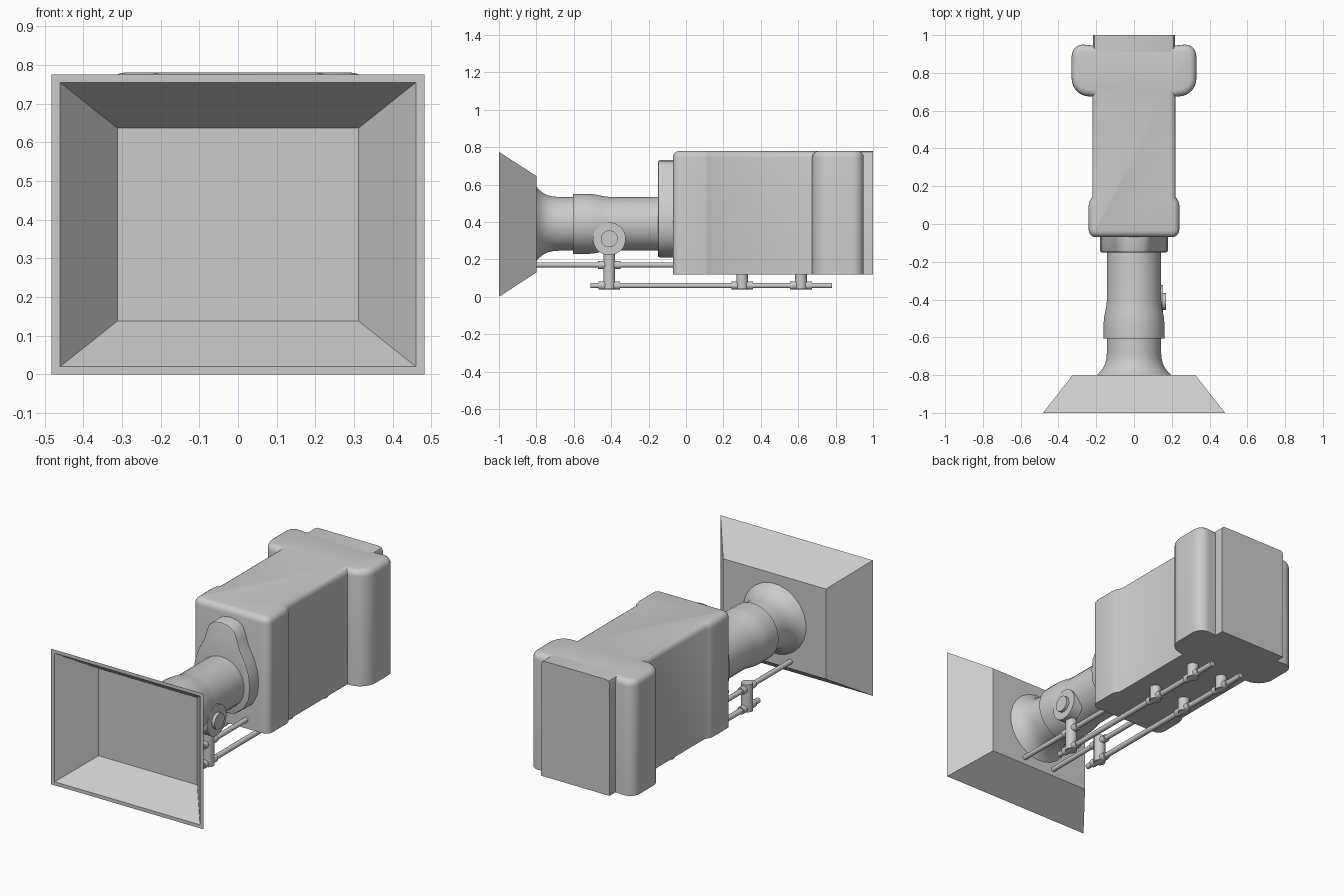
import bpy, bmesh, math
from mathutils import Vector

if "Cube" in bpy.data.objects:
    bpy.data.objects.remove(bpy.data.objects["Cube"])


def loft(name, rings, bevel=0.0, bevel_test=None, segments=4, smooth=True):
    """Skin a row of equal-length point rings and cap both ends."""
    bm = bmesh.new()
    vr = [[bm.verts.new(p) for p in r] for r in rings]
    n = len(vr[0])
    for a, b in zip(vr, vr[1:]):
        for i in range(n):
            j = (i + 1) % n
            bm.faces.new((a[i], a[j], b[j], b[i]))
    bm.faces.new(vr[0])
    bm.faces.new(vr[-1])
    bmesh.ops.recalc_face_normals(bm, faces=bm.faces)
    if bevel:
        edges = [e for e in bm.edges if bevel_test(e)]
        bmesh.ops.bevel(bm, geom=edges, offset=bevel, segments=segments,
                        profile=0.5, affect='EDGES', clamp_overlap=False)
    mesh = bpy.data.meshes.new(name)
    bm.to_mesh(mesh)
    bm.free()
    ob = bpy.data.objects.new(name, mesh)
    bpy.context.collection.objects.link(ob)
    if smooth:
        bpy.ops.object.select_all(action='DESELECT')
        ob.select_set(True)
        bpy.context.view_layer.objects.active = ob
        bpy.ops.object.shade_smooth_by_angle(angle=math.radians(35))
    return ob


def lathe(name, axis, centre, profile, sides=16):
    """Round part along an axis; profile is (position along axis, radius)."""
    rings = []
    k = 'xyz'.index(axis)
    for t, r in profile:
        ring = []
        for i in range(sides):
            a = 2 * math.pi * (i + 0.5) / sides
            p = Vector(centre)
            p[k] = t
            p[(k + 1) % 3] += r * math.cos(a)
            p[(k + 2) % 3] += r * math.sin(a)
            ring.append(p)
        rings.append(ring)
    return loft(name, rings)


def rod(name, axis, centre, a, b, r, sides=12):
    return lathe(name, axis, centre, [(a, r), (b, r)], sides)


def arc(cx, cy, r, a0, a1, n=6):
    return [(cx + r * math.cos(math.radians(a0 + (a1 - a0) * i / n)),
             cy + r * math.sin(math.radians(a0 + (a1 - a0) * i / n))) for i in range(n + 1)]


def mirrored(half):
    return half + [(-x, y) for x, y in reversed(half) if x > 1e-6]


def rect(hx, z0, z1, y):
    return [(-hx, y, z0), (hx, y, z0), (hx, y, z1), (-hx, y, z1)]


# Matte box: flared hood with a hollow front
loft("matte_box", [rect(0.325, 0.13, 0.645, -0.80), rect(0.482, 0.0, 0.775, -1.0),
                   rect(0.46, 0.02, 0.755, -1.0), rect(0.312, 0.138, 0.637, -0.815)],
     smooth=False)

# Lens barrel with flared front and wide focus ring
flare = [(-0.80, 0.20), (-0.785, 0.183), (-0.765, 0.167), (-0.74, 0.154),
         (-0.71, 0.147), (-0.68, 0.145)]
lathe("lens", 'y', (0, 0, 0.39), flare + [
    (-0.605, 0.145), (-0.605, 0.162), (-0.52, 0.162), (-0.49, 0.159),
    (-0.44, 0.149), (-0.41, 0.145), (-0.14, 0.145)], 24)

# Pear-shaped lens mount plate
pear = mirrored([(0, 0.73), (0.05, 0.722), (0.083, 0.695), (0.10, 0.65), (0.115, 0.60),
                 (0.148, 0.54), (0.172, 0.47), (0.18, 0.40), (0.172, 0.33),
                 (0.14, 0.27), (0.08, 0.225), (0, 0.21)])
loft("lens_mount", [[(x, y, z) for x, z in pear] for y in (-0.15, -0.05)],
     0.01, lambda e: all(v.co.y < -0.14 for v in e.verts), 2)

# Camera body: plan outline extruded up, rounded along the top
half = (arc(0.20, -0.03, 0.04, -90, 0) + [(0.24, 0.10), (0.235, 0.12), (0.22, 0.145),
        (0.22, 0.675), (0.235, 0.675)] + arc(0.235, 0.77, 0.095, -75, 0)
        + arc(0.27, 0.89, 0.06, 0, 90) + [(0.22, 0.945)])
outline = mirrored(half)
loft("camera_body", [[(x, y, z) for x, y in outline] for z in (0.12, 0.78)],
     0.035, lambda e: all(v.co.z > 0.7 for v in e.verts))

# Rear back plate
loft("rear_plate", [rect(0.216, 0.12, 0.78, 0.90), rect(0.216, 0.12, 0.78, 1.0)],
     0.02, lambda e: all(v.co.z > 0.7 for v in e.verts)
     and abs(e.verts[0].co.y - e.verts[1].co.y) > 0.05, 2)

# Support rods, clamps and posts on both sides
for side, s in (("right", 1), ("left", -1)):
    x = 0.1 * s
    rod(f"upper_rod_{side}", 'y', (x, 0, 0.17), -0.81, -0.05, 0.014)
    rod(f"lower_rod_{side}", 'y', (x, 0, 0.06), -0.51, 0.78, 0.015)
    rod(f"upper_clamp_{side}", 'y', (x, 0, 0.17), -0.47, -0.35, 0.021)
    for name, y, top in (("front", -0.41, 0.27 if s > 0 else 0.20),
                         ("middle", 0.30, 0.14), ("rear", 0.615, 0.14)):
        rod(f"{name}_clamp_{side}", 'y', (x, 0, 0.06), y - 0.058, y + 0.058, 0.022)
        rod(f"{name}_post_{side}", 'z', (x, y, 0), 0.042, top, 0.032)

# Focus wheel with stepped hub on the right side
lathe("focus_wheel", 'x', (0, -0.41, 0.31),
      [(0.09, 0.088), (0.153, 0.088), (0.153, 0.045), (0.17, 0.045)], 24)
